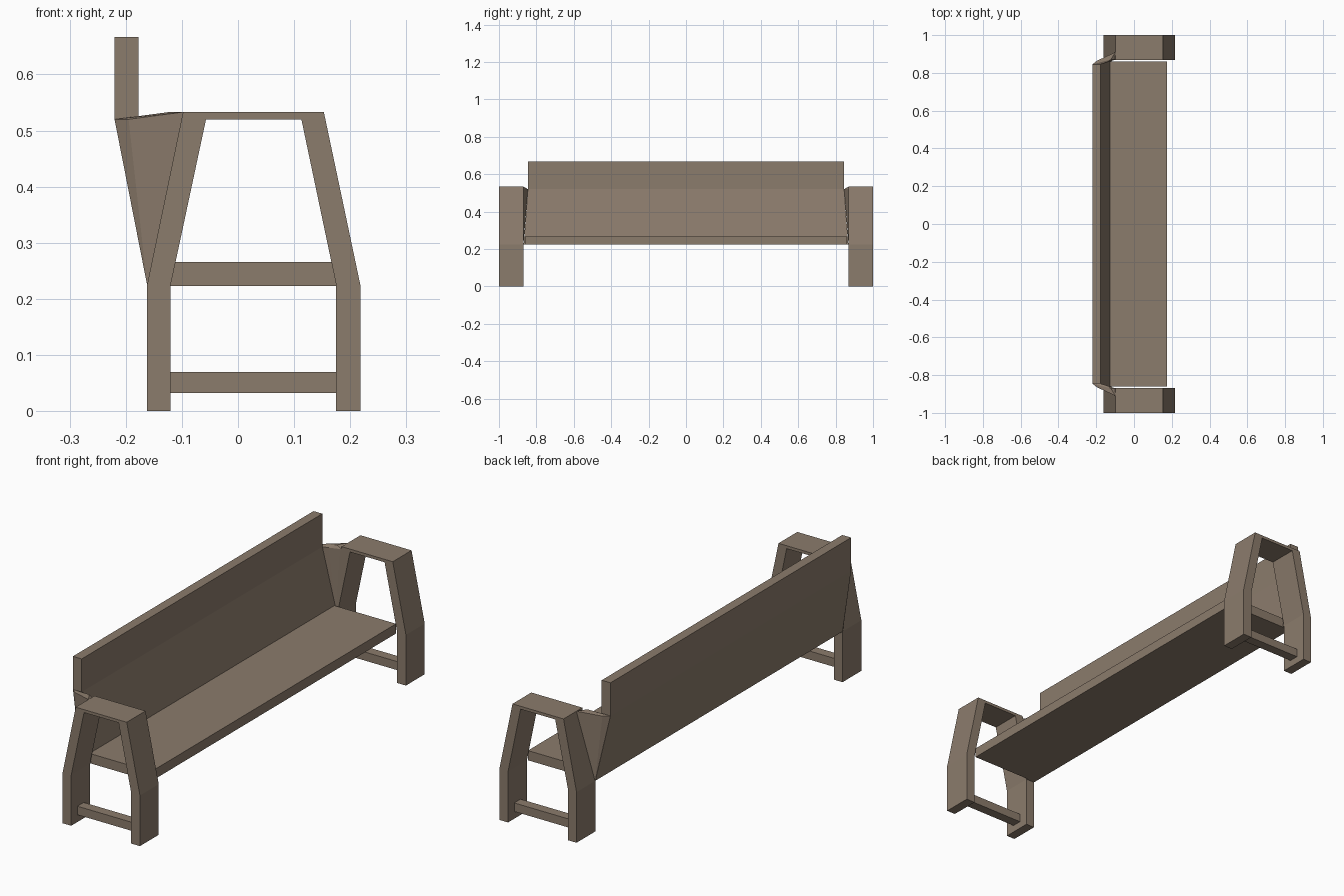
import bpy, bmesh

if "Cube" in bpy.data.objects:
    bpy.data.objects.remove(bpy.data.objects["Cube"])


def finish(name, bm):
    bmesh.ops.recalc_face_normals(bm, faces=bm.faces[:])
    me = bpy.data.meshes.new(name)
    bm.to_mesh(me)
    bm.free()
    ob = bpy.data.objects.new(name, me)
    bpy.context.collection.objects.link(ob)
    mat = bpy.data.materials.get("wood") or bpy.data.materials.new("wood")
    mat.diffuse_color = (0.26, 0.20, 0.15, 1)
    mat.use_nodes = True
    mat.node_tree.nodes["Principled BSDF"].inputs["Base Color"].default_value = mat.diffuse_color
    me.materials.append(mat)
    return ob


def box(name, x0, x1, y0, y1, z0, z1):
    bm = bmesh.new()
    bmesh.ops.create_cube(bm, size=1)
    for v in bm.verts:
        v.co = ((x0 + x1) / 2 + v.co.x * (x1 - x0),
                (y0 + y1) / 2 + v.co.y * (y1 - y0),
                (z0 + z1) / 2 + v.co.z * (z1 - z0))
    return finish(name, bm)


def frame(name, y0, y1):
    # leg and arm loop: outer and inner outlines joined into a solid strip
    outer = [(-.162, 0), (-.162, .225), (-.098, .533),
             (.153, .533), (.218, .225), (.218, 0)]
    inner = [(-.12, 0), (-.12, .225), (-.057, .52),
             (.113, .52), (.175, .225), (.175, 0)]
    bm = bmesh.new()
    o0, o1, i0, i1 = [[bm.verts.new((x, y, z)) for x, z in pts]
                      for pts in (outer, inner) for y in (y0, y1)]
    for k in range(5):
        for a, b in ((o0, o1), (o1, i1), (i1, i0), (i0, o0)):
            bm.faces.new((a[k], a[k + 1], b[k + 1], b[k]))
    for k in (0, 5):
        bm.faces.new((o0[k], o1[k], i1[k], i0[k]))
    return finish(name, bm)


def backrest():
    # bent panel, a little wider at the bottom
    profile = [(-.162, .225, .868), (-.22, .52, .845), (-.22, .667, .845),
               (-.177, .667, .845), (-.177, .52, .845), (-.12, .225, .868)]
    bm = bmesh.new()
    a, b = [[bm.verts.new((x, s * y, z)) for x, z, y in profile] for s in (-1, 1)]
    for k in range(6):
        j = (k + 1) % 6
        bm.faces.new((a[k], a[j], b[j], b[k]))
    for e in (a, b):
        bm.faces.new((e[0], e[1], e[4], e[5]))
        bm.faces.new((e[1], e[2], e[3], e[4]))
    return finish("backrest", bm)


def corner_web(name, s):
    # fan-shaped wedge joining backrest and arm frame
    pts = [(-.162, .87, .225), (-.125, .868, .24), (-.22, .845, .52),
           (-.195, .865, .52), (-.177, .845, .52), (-.15, .853, .52),
           (-.123, .87, .533), (-.098, .91, .533), (-.10, .87, .52)]
    bm = bmesh.new()
    for x, y, z in pts:
        bm.verts.new((x, s * y, z))
    res = bmesh.ops.convex_hull(bm, input=bm.verts[:])
    loose = [v for v in bm.verts if not v.link_faces]
    bmesh.ops.delete(bm, geom=loose, context='VERTS')
    return finish(name, bm)


box("seat", -.135, .175, -.86, .86, .223, .266)
backrest()
for side, s in (("left", -1), ("right", 1)):
    frame(side + "_end_frame", s * .868, s * 1.0)
    ya, yb = sorted((s * .912, s * .956))
    box(side + "_stretcher", -.125, .18, ya, yb, .032, .07)
    corner_web(side + "_corner_web", s)
